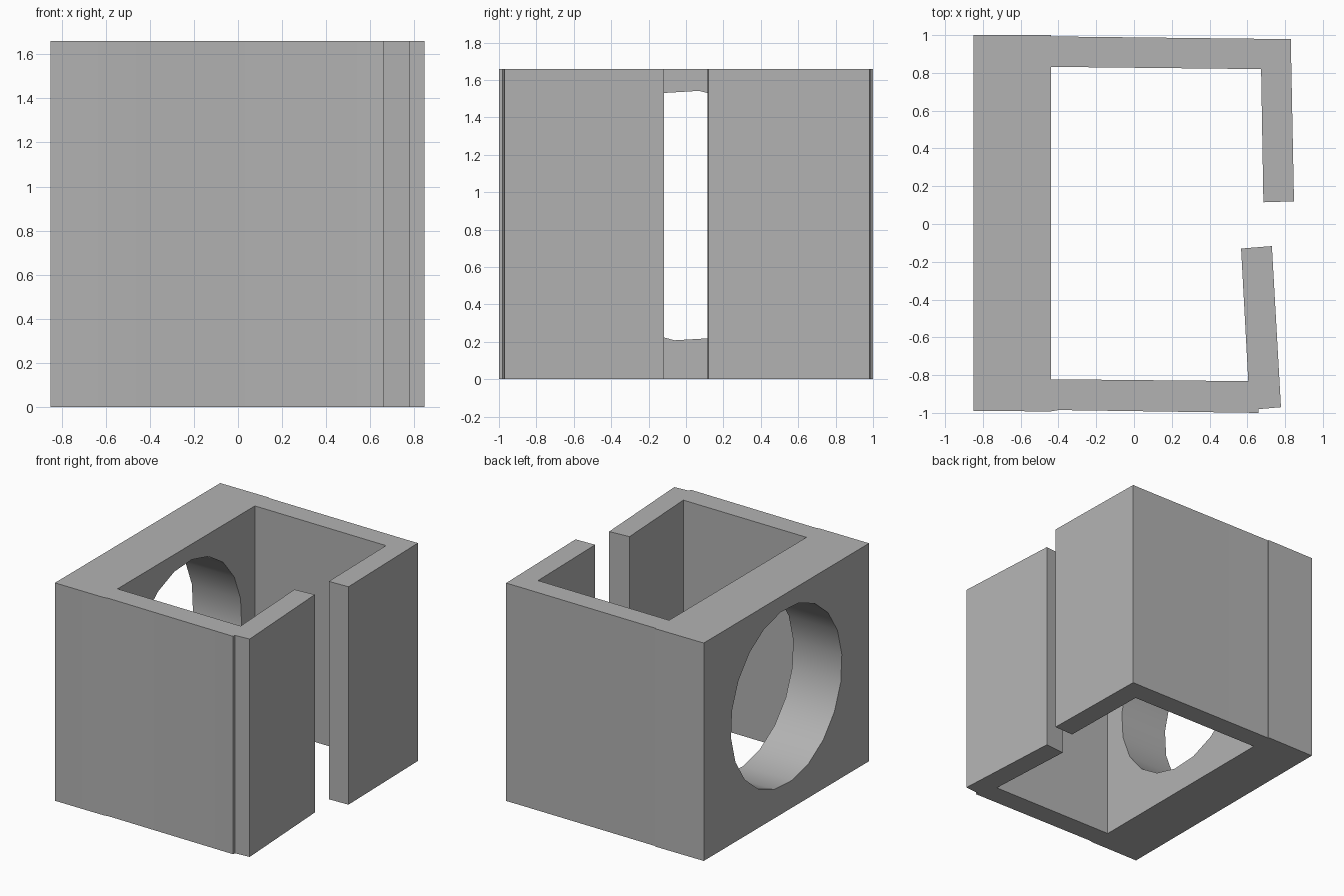
import bpy
import bmesh
from math import radians
from mathutils import Matrix

HEIGHT = 1.66

default = bpy.data.objects.get("Cube")
if default:
    bpy.data.objects.remove(default, do_unlink=True)

# Single plain grey
grey = bpy.data.materials.new("plain grey")
grey.use_nodes = True
colour = (0.45, 0.45, 0.45, 1)
grey.diffuse_color = colour
grey.node_tree.nodes["Principled BSDF"].inputs["Base Color"].default_value = colour


def add_object(name, bm):
    bmesh.ops.recalc_face_normals(bm, faces=bm.faces[:])
    mesh = bpy.data.meshes.new(name)
    bm.to_mesh(mesh)
    bm.free()
    mesh.materials.append(grey)
    obj = bpy.data.objects.new(name, mesh)
    bpy.context.collection.objects.link(obj)
    return obj


# Plan of the housing: thick wall, two side walls, two slightly tilted flanges
outside_back = [(-0.85, 1.0), (-0.44, 1.0), (-0.44, 0.993), (0.70, 0.98), (0.83, 0.98)]
back_flange = [(0.847, 0.12), (0.685, 0.115), (0.673, 0.82)]
inside = [(-0.44, 0.832), (-0.44, -0.822), (0.605, -0.832)]
front_flange = [(0.567, -0.13), (0.73, -0.117), (0.778, -0.97), (0.66, -0.98)]
outside_front = [(0.66, -1.0), (-0.40, -0.985), (-0.44, -0.992), (-0.85, -0.99)]
plan = outside_back + back_flange + inside + front_flange + outside_front

bm = bmesh.new()
face = bm.faces.new([bm.verts.new((x, y, 0)) for x, y in plan])
extruded = bmesh.ops.extrude_face_region(bm, geom=[face])
top = [v for v in extruded["geom"] if isinstance(v, bmesh.types.BMVert)]
bmesh.ops.translate(bm, verts=top, vec=(0, 0, HEIGHT))
housing = add_object("slotted_housing", bm)

# Round bore through the thick wall
bm = bmesh.new()
placement = (Matrix.Translation((-0.7, 0.005, 0.875))
             @ Matrix.Rotation(radians(-5.6), 4, "X")
             @ Matrix.Rotation(radians(90), 4, "Y"))
bmesh.ops.create_cone(bm, cap_ends=True, segments=20, radius1=0.67, radius2=0.67,
                      depth=1.0, matrix=placement)
cutter = add_object("bore_cutter", bm)
cutter.hide_render = True

bore = housing.modifiers.new("bore", "BOOLEAN")
bore.operation = "DIFFERENCE"
bore.solver = "EXACT"
bore.object = cutter

bpy.ops.object.select_all(action="DESELECT")
housing.select_set(True)
bpy.context.view_layer.objects.active = housing
bpy.ops.object.modifier_apply(modifier=bore.name)
bpy.data.objects.remove(cutter, do_unlink=True)
bpy.ops.object.shade_smooth_by_angle(angle=radians(30))
